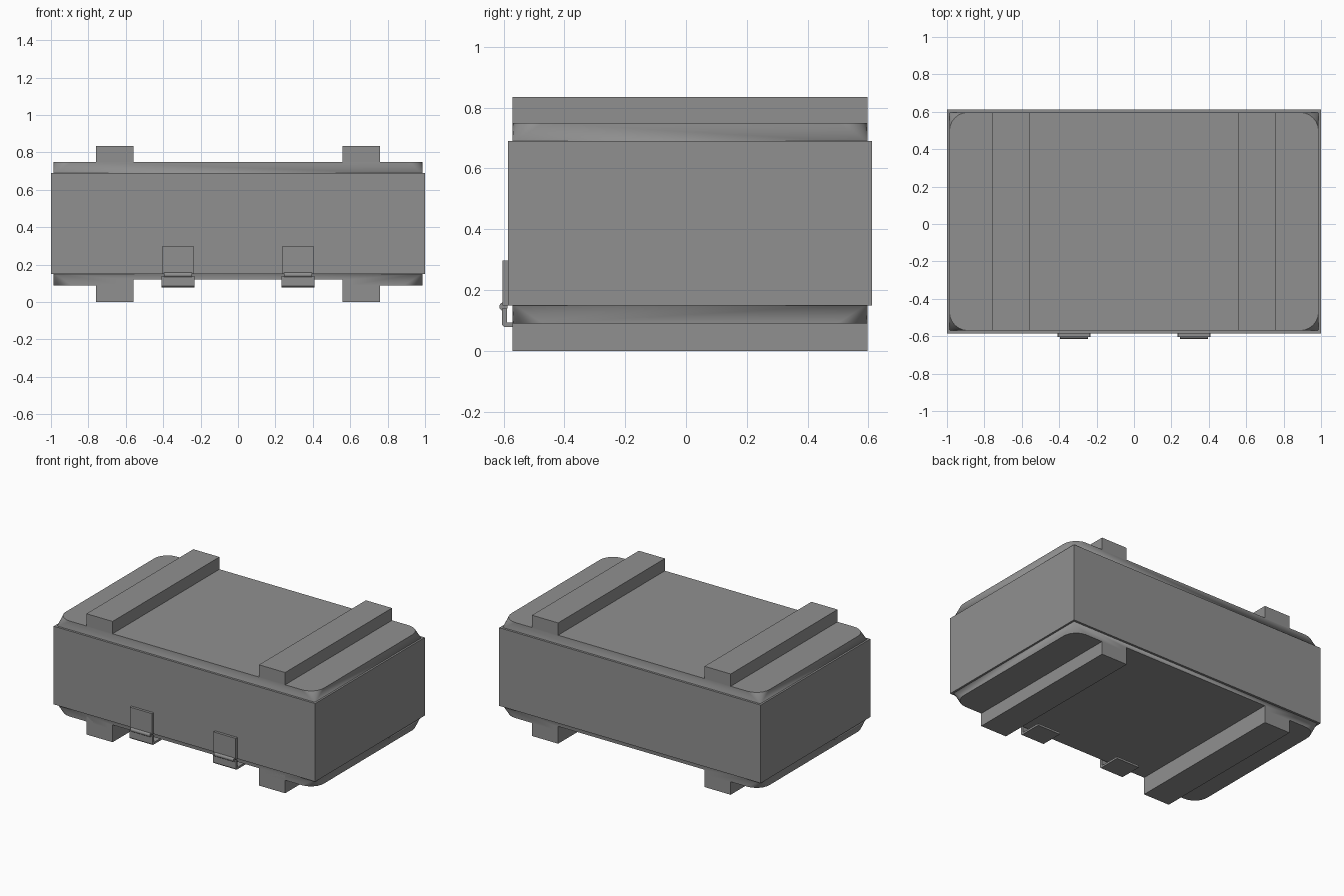
import bpy, bmesh, math

if "Cube" in bpy.data.objects:
    bpy.data.objects.remove(bpy.data.objects["Cube"])

# One dark grey finish for every part
grey = bpy.data.materials.new("dark_grey")
grey.diffuse_color = (0.28, 0.28, 0.28, 1)
grey.use_nodes = True
grey.node_tree.nodes["Principled BSDF"].inputs["Base Color"].default_value = grey.diffuse_color


def finish(name, bm):
    bmesh.ops.recalc_face_normals(bm, faces=bm.faces)
    me = bpy.data.meshes.new(name)
    bm.to_mesh(me)
    bm.free()
    me.materials.append(grey)
    ob = bpy.data.objects.new(name, me)
    bpy.context.collection.objects.link(ob)
    return ob


def box(name, x0, x1, y0, y1, z0, z1):
    bm = bmesh.new()
    bmesh.ops.create_cube(bm, size=1)
    for v in bm.verts:
        v.co.x = x0 + (v.co.x + 0.5) * (x1 - x0)
        v.co.y = y0 + (v.co.y + 0.5) * (y1 - y0)
        v.co.z = z0 + (v.co.z + 0.5) * (z1 - z0)
    return finish(name, bm)


def smooth(ob):
    bpy.ops.object.select_all(action='DESELECT')
    ob.select_set(True)
    bpy.context.view_layer.objects.active = ob
    bpy.ops.object.shade_smooth_by_angle(angle=math.radians(35))


def prism(name, profile, axis, a, b):
    """Extrude a closed 2D profile from a to b along x or y."""
    bm = bmesh.new()
    pos = (lambda p: (a, p[0], p[1])) if axis == 'x' else (lambda p: (p[0], a, p[1]))
    face = bm.faces.new([bm.verts.new(pos(p)) for p in profile])
    ext = bmesh.ops.extrude_face_region(bm, geom=[face])['geom']
    step = (b - a, 0, 0) if axis == 'x' else (0, b - a, 0)
    bmesh.ops.translate(bm, vec=step, verts=[v for v in ext if isinstance(v, bmesh.types.BMVert)])
    return finish(name, bm)


X, Y0, Y1 = 0.987, -0.57, 0.597


def round_corners(ob, radius, seam):
    """Round the outer corners in plan, tapering back to sharp at the body seam."""
    bm = bmesh.new()
    bm.from_mesh(ob.data)
    edges = [e for e in bm.edges
             if abs(e.verts[0].co.z - e.verts[1].co.z) > 0.01
             and all(abs(v.co.x) > X - 0.01 for v in e.verts)]
    bmesh.ops.bevel(bm, geom=edges, offset=radius, segments=6, profile=0.5, affect='EDGES')
    for v in bm.verts:
        if abs(v.co.z - seam) < 1e-4 and abs(v.co.x) > X - radius - 1e-3:
            v.co.x = math.copysign(X, v.co.x)
            v.co.y = Y0 if v.co.y < 0 else Y1
    bmesh.ops.remove_doubles(bm, verts=bm.verts, dist=1e-4)
    bmesh.ops.recalc_face_normals(bm, faces=bm.faces)
    bm.to_mesh(ob.data)
    bm.free()
    smooth(ob)


# Main crate body
box("crate_body", -1, 1, -0.585, 0.612, 0.15, 0.69)

# Lid panel
round_corners(box("lid_panel", -X, X, Y0, Y1, 0.685, 0.75), 0.1, 0.685)

# Base panel, recessed between the runners
base_profile = [(-X, 0.155), (-X, 0.09), (-0.6, 0.09), (-0.6, 0.12),
                (0.6, 0.12), (0.6, 0.09), (X, 0.09), (X, 0.155)]
round_corners(prism("base_panel", base_profile, 'y', Y0, Y1), 0.1, 0.155)

# Slats on the lid and runners under the base, left and right
for side, s in (("left", -1), ("right", 1)):
    xa, xb = sorted((s * 0.56, s * 0.76))
    box(f"lid_slat_{side}", xa, xb, Y0, Y1, 0.745, 0.835)
    box(f"base_runner_{side}", xa, xb, Y0, Y1, 0.0, 0.125)

# Front hinges: upper leaf, pin and bent lower leaf
for side, s in (("left", -1), ("right", 1)):
    c = s * 0.32
    box(f"hinge_leaf_{side}", c - 0.085, c + 0.085, -0.603, -0.585, 0.15, 0.297)
    pin = [(-0.6 + 0.014 * math.cos(math.tau * i / 12),
            0.146 + 0.014 * math.sin(math.tau * i / 12)) for i in range(12)]
    smooth(prism(f"hinge_pin_{side}", pin, 'x', c - 0.075, c + 0.075))
    bent = [(-0.605, 0.14), (-0.605, 0.087), (-0.597, 0.079), (-0.44, 0.079),
            (-0.44, 0.093), (-0.588, 0.093), (-0.588, 0.14)]
    prism(f"hinge_foot_{side}", bent, 'x', c - 0.088, c + 0.088)
